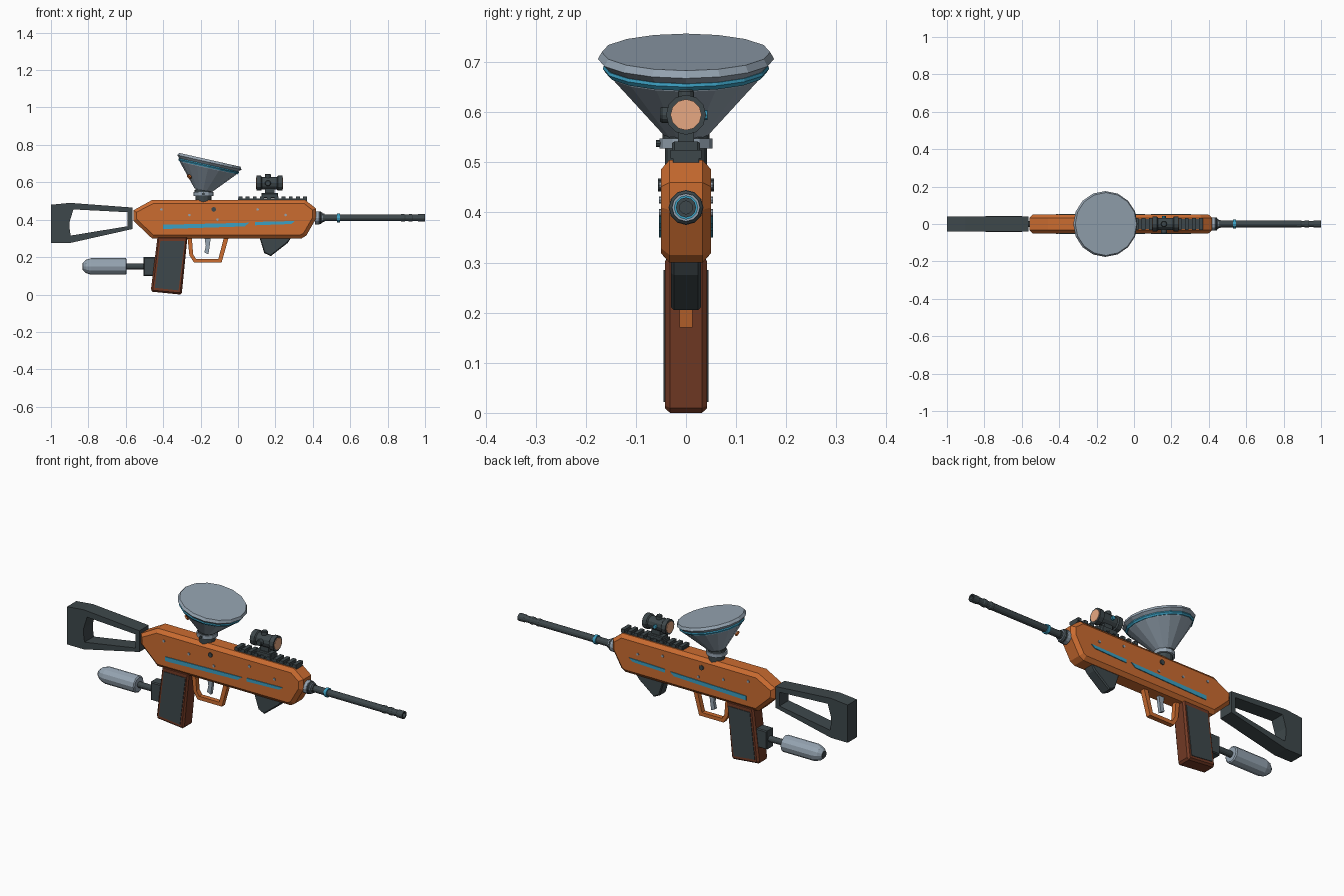
import bpy, bmesh, math
from mathutils import Matrix, Vector

if "Cube" in bpy.data.objects:
    bpy.data.objects.remove(bpy.data.objects["Cube"], do_unlink=True)


def material(name, rgb):
    m = bpy.data.materials.new(name)
    m.use_nodes = True
    m.diffuse_color = (*rgb, 1)
    m.node_tree.nodes["Principled BSDF"].inputs["Base Color"].default_value = (*rgb, 1)
    return m


ORANGE = material("orange", (0.60, 0.15, 0.03))
DARK = material("dark slate", (0.048, 0.064, 0.070))
BROWN = material("brown", (0.17, 0.042, 0.018))
BLUE = material("blue", (0.045, 0.35, 0.54))
GREY = material("light grey", (0.30, 0.37, 0.44))
PEACH = material("peach lens", (0.85, 0.42, 0.24))


def finish(name, bm, mat):
    bmesh.ops.recalc_face_normals(bm, faces=bm.faces)
    me = bpy.data.meshes.new(name)
    bm.to_mesh(me)
    bm.free()
    me.materials.append(mat)
    ob = bpy.data.objects.new(name, me)
    bpy.context.collection.objects.link(ob)
    return ob


def prism(name, pts, half, mat, bevel=0.0, inset=0.0, y=0.0):
    """Side outline (x, z) extruded across y, with optional sloped cap edges."""
    bm = bmesh.new()
    w = half - bevel
    caps = [[bm.verts.new((x, y + s * w, z)) for x, z in pts] for s in (-1, 1)]
    faces = [bm.faces.new(c) for c in caps]
    n = len(pts)
    for i in range(n):
        j = (i + 1) % n
        bm.faces.new((caps[0][i], caps[0][j], caps[1][j], caps[1][i]))
    bmesh.ops.recalc_face_normals(bm, faces=bm.faces)
    if bevel:
        bmesh.ops.inset_individual(bm, faces=faces, thickness=inset, depth=bevel)
    return finish(name, bm, mat)


def box(name, x0, x1, z0, z1, half, mat, bevel=0.0, y=0.0):
    return prism(name, [(x0, z0), (x1, z0), (x1, z1), (x0, z1)], half, mat, bevel, bevel, y)


def frame(name, outer, inner, half, mat):
    """Closed loop of bars between two matching outlines."""
    bm = bmesh.new()
    rings = [[bm.verts.new((x, s * half, z)) for x, z in loop]
             for loop, s in ((outer, -1), (outer, 1), (inner, 1), (inner, -1))]
    n = len(outer)
    for k in range(4):
        a, b = rings[k], rings[(k + 1) % 4]
        for i in range(n):
            j = (i + 1) % n
            bm.faces.new((a[i], a[j], b[j], b[i]))
    return finish(name, bm, mat)


def lathe(name, profile, origin, axis, mat, sides=12):
    """Profile of (radius, height) turned round an axis."""
    bm = bmesh.new()
    rings = []
    for r, h in profile:
        rings.append([bm.verts.new((r * math.cos(a), r * math.sin(a), h))
                      for a in (2 * math.pi * k / sides for k in range(sides))])
    for a, b in zip(rings, rings[1:]):
        for i in range(sides):
            j = (i + 1) % sides
            bm.faces.new((a[i], a[j], b[j], b[i]))
    bm.faces.new(rings[0])
    bm.faces.new(rings[-1])
    turn = Vector(axis).to_track_quat('Z', 'Y').to_matrix().to_4x4()
    bm.transform(Matrix.Translation(origin) @ turn)
    return finish(name, bm, mat)


def rod(name, r, length, origin, axis, mat, sides=12):
    return lathe(name, [(r, 0), (r, length)], origin, axis, mat, sides)


X, Z = (1, 0, 0), (0, 0, 1)

# Main body
prism("body", [(-.56, .45), (-.46, .505), (.36, .505), (.417, .46), (.417, .405),
               (.365, .315), (.34, .30), (-.46, .30), (-.56, .395)], .05, ORANGE, .017, .02)

# Side stripes, screws and knobs
for s, side in ((-1, "right"), (1, "left")):
    prism("long_stripe_" + side, [(-.40, .35), (.035, .364), (.06, .384), (-.40, .373)],
          .004, BLUE, y=s * .05)
    prism("short_stripe_" + side, [(.09, .37), (.285, .377), (.305, .393), (.09, .388)],
          .004, BLUE, y=s * .05)
    for i, (x, z) in enumerate([(-.41, .455), (-.26, .425), (-.11, .40), (.105, .455), (.255, .425)]):
        rod(f"screw_{side}_{i}", .007, .006, (x, s * .048, z), (0, s, 0), GREY, 8)
    rod("side_knob_" + side, .013, .008, (-.13, s * .048, .455), (0, s, 0), DARK, 8)

# Stock
frame("stock",
      [(-1, .48), (-.90, .49), (-.565, .465), (-.565, .35), (-.90, .275), (-1, .275)],
      [(-.90, .39), (-.88, .455), (-.59, .44), (-.59, .365), (-.895, .315), (-.90, .35)],
      .04, DARK)

# Grip with side panels
prism("grip", [(-.43, .31), (-.27, .31), (-.30, .01), (-.31, 0), (-.46, .015), (-.465, .03)],
      .042, BROWN, .01, .01)
for s, side in ((-1, "right"), (1, "left")):
    prism("grip_panel_" + side, [(-.415, .285), (-.285, .285), (-.318, .022), (-.445, .036)],
          .004, DARK, y=s * .041)

# Trigger and guard
prism("trigger_guard", [(-.27, .305), (-.26, .21), (-.235, .17), (-.088, .17), (-.05, .305),
                        (-.075, .305), (-.105, .19), (-.225, .19), (-.24, .215), (-.247, .305)],
      .013, ORANGE)
prism("trigger", [(-.18, .31), (-.145, .31), (-.15, .27), (-.158, .215), (-.18, .225), (-.172, .26)],
      .009, GREY)

# Front hand stop
prism("hand_stop", [(.115, .305), (.285, .305), (.265, .275), (.175, .205), (.14, .222)],
      .03, DARK, .006, .006)

# Air tank behind the grip
box("tank_mount", -.505, -.41, .10, .20, .03, DARK, .006)
rod("tank_hose", .016, .12, (-.61, 0, .15), X, DARK)
lathe("air_tank", [(.020, 0), (.036, .018), (.044, .045), (.044, .23), (.038, .235)],
      (-.83, 0, .15), X, GREY)
rod("tank_end", .019, .012, (-.832, 0, .15), X, DARK)

# Barrel
lathe("barrel_collar", [(.035, 0), (.035, .022), (.028, .03), (.028, .04)], (.412, 0, .41), X, GREY)
lathe("barrel_base", [(.034, 0), (.034, .010), (.022, .02), (.022, .03)], (.432, 0, .41), X, DARK)
lathe("barrel", [(.018, 0), (.018, .41), (.020, .415), (.020, .43), (.017, .435), (.017, .45),
                 (.020, .455), (.020, .47), (.017, .475), (.017, .50), (.020, .505), (.020, .54),
                 (.013, .54), (.013, .50)], (.46, 0, .41), X, DARK)
rod("barrel_band", .024, .016, (.53, 0, .41), X, BLUE)

# Top rail
box("rail_base", 0, .37, .50, .512, .026, DARK)
for i in range(10):
    x = .002 + i * .0385
    box(f"rail_tooth_{i}", x, x + .021, .508, .525, .031, DARK)

# Sight
box("sight_clamp", .125, .215, .515, .542, .028, DARK, .005)
box("sight_post", .145, .195, .535, .575, .016, DARK)
lathe("sight_tube", [(.040, 0), (.040, .025), (.033, .03), (.033, .11), (.040, .115), (.040, .14)],
      (.098, 0, .595), X, DARK)
for s, x in ((-1, .098), (1, .238)):
    rod("lens_" + ("back" if s < 0 else "front"), .031, .003, (x, 0, .595), (s, 0, 0), PEACH)
lathe("top_dial", [(.016, 0), (.016, .026), (.013, .03)], (.16, 0, .615), Z, DARK)
lathe("side_dial", [(.016, 0), (.016, .026), (.013, .03)], (.16, -.022, .595), (0, -1, 0), DARK)
rod("sight_button", .010, .012, (.16, .031, .595), (0, 1, 0), BLUE, 8)

# Feed neck
rod("neck_base", .042, .09, (-.185, 0, .495), Z, DARK)
rod("neck_clamp", .053, .02, (-.185, 0, .528), Z, GREY)
rod("neck_clamp_top", .047, .014, (-.185, 0, .546), Z, DARK)
rod("clamp_screw", .007, .06, (-.185, 0, .538), (0, -1, 0), DARK, 8)

# Tilted hopper
tilt = Vector((.22, 0, .975)).normalized()
top = Vector((-.15, 0, .72))
lathe("hopper_lid", [(.160, -.030), (.176, -.014), (.168, 0)], top, tilt, GREY, 16)
lathe("hopper_band", [(.160, -.043), (.166, -.034), (.164, -.028)], top, tilt, BLUE, 16)
lathe("hopper_cone", [(.046, -.168), (.062, -.150), (.155, -.046), (.158, -.035)], top, tilt, GREY, 16)
rod("hopper_latch", .014, .008, top - tilt * .09 + Vector((-.088, -.066, 0)), (-.6, -.45, -.55), ORANGE, 6)
